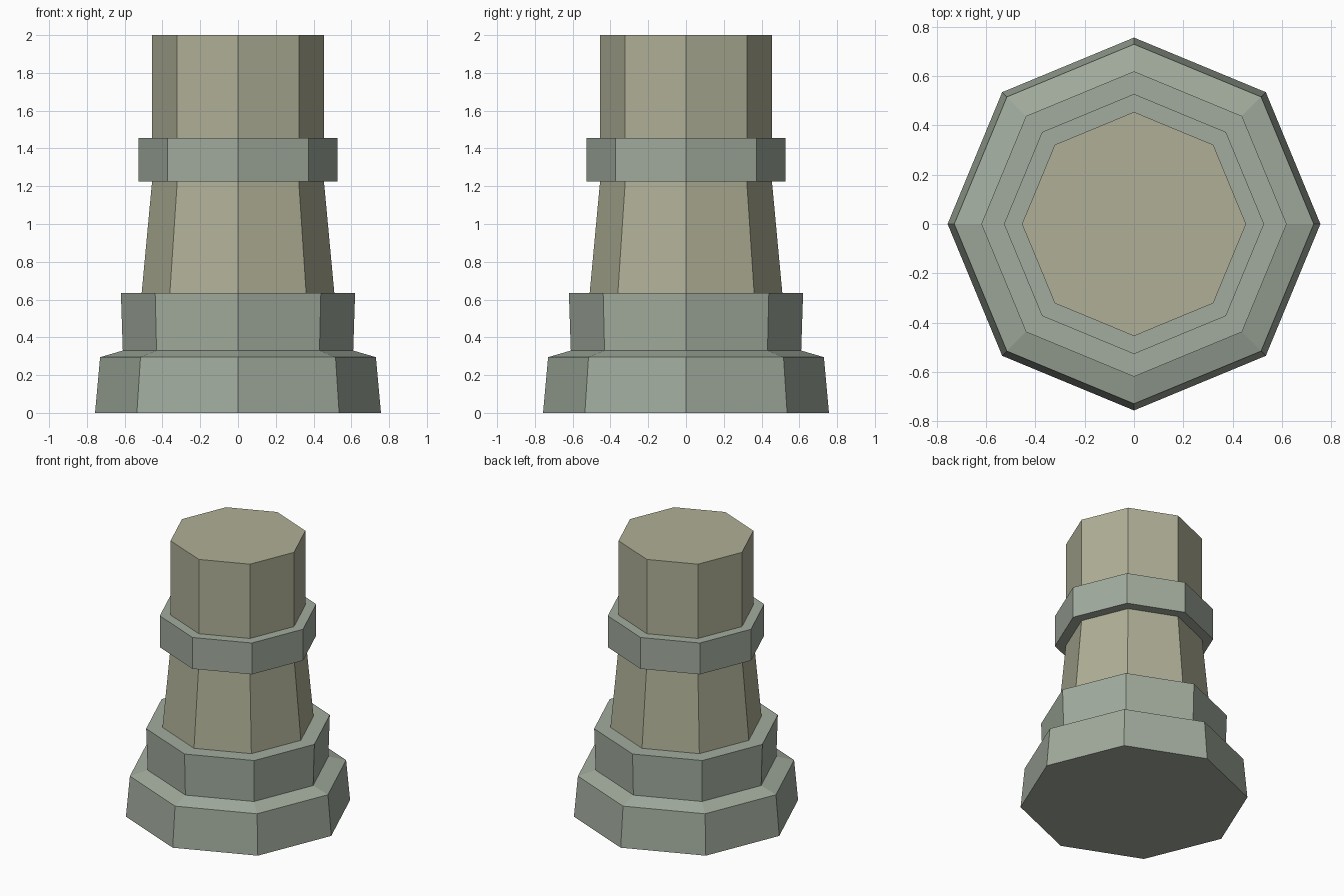
import bpy, bmesh
from math import cos, sin, tau

if "Cube" in bpy.data.objects:
    bpy.data.objects.remove(bpy.data.objects["Cube"])

SIDES = 8


def material(name, color):
    mat = bpy.data.materials.new(name)
    mat.diffuse_color = (*color, 1)
    mat.use_nodes = True
    mat.node_tree.nodes["Principled BSDF"].inputs["Base Color"].default_value = mat.diffuse_color
    return mat


def octagonal_part(name, profile, mat, cap_bottom=False, cap_top=False):
    """Sweep a (radius, height) profile around z with corners on the axes."""
    bm = bmesh.new()
    rings = [[bm.verts.new((r * cos(tau * i / SIDES), r * sin(tau * i / SIDES), z))
              for i in range(SIDES)] for r, z in profile]
    for low, high in zip(rings, rings[1:]):
        for i in range(SIDES):
            j = (i + 1) % SIDES
            bm.faces.new((low[i], low[j], high[j], high[i]))
    if cap_bottom:
        bm.faces.new(rings[0][::-1])
    if cap_top:
        bm.faces.new(rings[-1])
    mesh = bpy.data.meshes.new(name)
    bm.to_mesh(mesh)
    bm.free()
    mesh.materials.append(mat)
    obj = bpy.data.objects.new(name, mesh)
    bpy.context.collection.objects.link(obj)
    return obj


green_stone = material("green_stone", (0.36, 0.41, 0.34))
tan_stone = material("tan_stone", (0.43, 0.43, 0.31))

# Stepped foot: flared plinth, sloped ledge, upper block
octagonal_part("stepped_base",
               [(0.757, 0), (0.73, 0.295), (0.61, 0.33), (0.62, 0.635), (0.51, 0.635)],
               green_stone, cap_bottom=True)

# Tapered shaft, continuing straight above the collar
octagonal_part("column_shaft",
               [(0.51, 0.635), (0.455, 1.225), (0.455, 2.0)],
               tan_stone, cap_top=True)

# Band around the shaft
octagonal_part("collar_band",
               [(0.455, 1.225), (0.528, 1.225), (0.528, 1.455), (0.455, 1.455)],
               green_stone)
